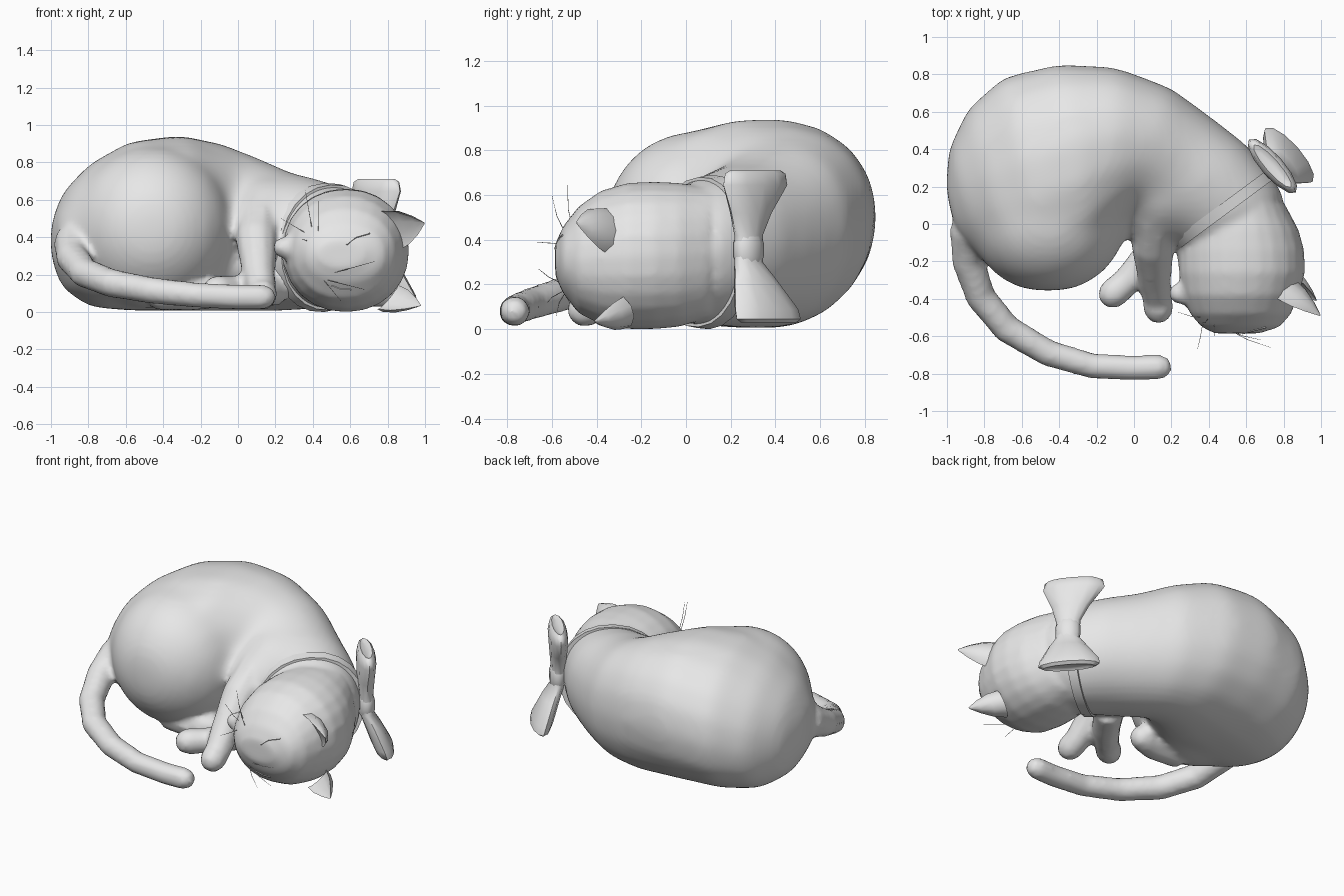
import bpy, bmesh, math
from mathutils import Vector as V
from mathutils.bvhtree import BVHTree

if "Cube" in bpy.data.objects:
    bpy.data.objects.remove(bpy.data.objects["Cube"])

grey = bpy.data.materials.new("plain_grey")
grey.diffuse_color = (0.8, 0.8, 0.8, 1)
grey.use_nodes = True
grey.node_tree.nodes["Principled BSDF"].inputs["Base Color"].default_value = grey.diffuse_color
TAU = 2 * math.pi


def loft(name, rings, closed=False, angle=50):
    """Skin a list of equal-length point rings, with capped ends."""
    bm = bmesh.new()
    rows = [[bm.verts.new(p) for p in r] for r in rings]
    n = len(rows[0])
    pairs = list(zip(rows, rows[1:]))
    if closed:
        pairs.append((rows[-1], rows[0]))
    for a, b in pairs:
        for i in range(n):
            bm.faces.new((a[i], a[(i + 1) % n], b[(i + 1) % n], b[i]))
    if not closed:
        bm.faces.new(rows[0])
        bm.faces.new(rows[-1])
    bmesh.ops.recalc_face_normals(bm, faces=bm.faces)
    me = bpy.data.meshes.new(name)
    bm.to_mesh(me)
    bm.free()
    ob = bpy.data.objects.new(name, me)
    bpy.context.collection.objects.link(ob)
    me.materials.append(grey)
    bpy.ops.object.select_all(action='DESELECT')
    ob.select_set(True)
    bpy.context.view_layer.objects.active = ob
    bpy.ops.object.shade_smooth_by_angle(angle=math.radians(angle))
    return ob


def oval(c, u, w, n=16, power=1.0, tilt=0.0):
    """Ring around c with half axes u and w."""
    pts = []
    for i in range(n):
        co, si = math.cos(TAU * i / n), math.sin(TAU * i / n)
        a = math.copysign(abs(co) ** power, co)
        b = math.copysign(abs(si) ** power, si)
        p = V(c) + V(u) * a + V(w) * b + V((0, 0, tilt * co))
        p.z = max(p.z, 0.0)
        pts.append(p)
    return pts


def tube(name, path, n=10, rounded=True):
    """Tube through (x, y, z, radius) stations with a rounded tip."""
    pts = [V(p[:3]) for p in path]
    rad = [p[3] for p in path]
    if rounded:
        d = (pts[-1] - pts[-2]).normalized()
        r, end = rad[-1], pts[-1].copy()
        for k, s in ((0.6, 0.8), (0.95, 0.35)):
            pts.append(end + d * r * k)
            rad.append(r * s)
    rings = []
    for i, p in enumerate(pts):
        t = (pts[min(i + 1, len(pts) - 1)] - pts[max(i - 1, 0)]).normalized()
        ref = V((1, 0, 0)) if abs(t.z) > 0.95 else V((0, 0, 1))
        u = t.cross(ref).normalized()
        rings.append(oval(p, u * rad[i], u.cross(t) * rad[i], n))
    return loft(name, rings)


def fuse(name, parts, voxel, steps):
    """Merge overlapping parts into one smooth skin."""
    bpy.ops.object.select_all(action='DESELECT')
    for p in parts:
        p.select_set(True)
    ob = parts[0]
    bpy.context.view_layer.objects.active = ob
    bpy.ops.object.join()
    ob.name = name
    m = ob.modifiers.new("skin", 'REMESH')
    m.mode, m.voxel_size, m.use_smooth_shade = 'VOXEL', voxel, True
    s = ob.modifiers.new("soften", 'SMOOTH')
    s.factor, s.iterations = 0.5, steps
    for mod in ("skin", "soften"):
        bpy.ops.object.modifier_apply(modifier=mod)
    return ob


# Curled torso: outer xy, inner xy, bottom z, top z, lean, from rump to neck
stations = [
    (-1.01, 0.20, -0.95, -0.06, 0.27, 0.50, 0.00),
    (-0.99, 0.41, -0.82, -0.18, 0.11, 0.67, -0.02),
    (-0.89, 0.62, -0.64, -0.29, 0.02, 0.81, -0.03),
    (-0.70, 0.79, -0.42, -0.31, 0.00, 0.92, -0.01),
    (-0.40, 0.86, -0.20, -0.22, 0.00, 0.95, 0.03),
    (-0.09, 0.84, -0.06, -0.03, 0.00, 0.90, 0.04),
    (0.20, 0.73, 0.00, 0.04, 0.00, 0.825, 0.03),
    (0.42, 0.57, 0.05, -0.02, 0.00, 0.755, 0.02),
    (0.60, 0.43, 0.13, -0.08, 0.01, 0.72, 0.02),
    (0.73, 0.28, 0.23, -0.12, 0.01, 0.68, 0.02),
    (0.82, 0.12, 0.31, -0.18, 0.03, 0.645, 0.02),
]
rings = []
for ox, oy, ix, iy, z0, z1, lean in stations:
    o, i = V((ox, oy, 0)), V((ix, iy, 0))
    c = (o + i) / 2 + V((0, 0, (z0 + z1) / 2))
    rings.append(oval(c, (o - i) / 2, (0, 0, (z1 - z0) / 2), 18, 0.94, lean))
torso = loft("torso", rings)

# Round thigh and the shoulder, blended into the torso
rings = []
for k in range(1, 12):
    a = math.pi * k / 12
    s = math.sin(a)
    rings.append(oval((-0.46, 0.03 - 0.40 * math.cos(a), 0.45),
                      (0.43 * s, 0, 0), (0, 0, 0.44 * s), 18))
thigh = loft("thigh", rings)
shoulder = tube("shoulder", [(0.22, 0.36, 0.60, 0.17), (0.14, 0.14, 0.555, 0.165), (0.11, 0.0, 0.46, 0.14)])
trunk = fuse("trunk", [torso, thigh, shoulder], 0.03, 26)

# Legs, paws and tail
upper_leg = tube("front_leg_upper", [
    (0.15, 0.20, 0.54, 0.13), (0.115, 0.04, 0.50, 0.13), (0.10, -0.12, 0.385, 0.115),
    (0.11, -0.30, 0.21, 0.09), (0.125, -0.40, 0.115, 0.08), (0.13, -0.45, 0.09, 0.083)])
lower_leg = tube("front_leg_lower", [
    (0.20, 0.0, 0.13, 0.10), (0.08, -0.17, 0.12, 0.088), (-0.04, -0.31, 0.115, 0.078),
    (-0.11, -0.37, 0.115, 0.083)])
foot = tube("hind_foot", [(-0.45, -0.10, 0.10, 0.09), (-0.25, -0.11, 0.10, 0.095), (-0.15, -0.09, 0.10, 0.085)])
tail = tube("tail", [
    (-0.80, 0.10, 0.40, 0.14), (-0.875, -0.06, 0.36, 0.115), (-0.885, -0.20, 0.29, 0.09),
    (-0.82, -0.39, 0.21, 0.082), (-0.68, -0.56, 0.155, 0.078), (-0.46, -0.69, 0.115, 0.073),
    (-0.22, -0.76, 0.09, 0.069), (0.0, -0.77, 0.08, 0.068), (0.135, -0.765, 0.08, 0.068)])

# Head resting on its side: y, x range, z range
head_rows = [
    (0.10, 0.34, 0.81, 0.05, 0.635), (-0.03, 0.26, 0.88, 0.01, 0.655), (-0.14, 0.24, 0.91, 0.0, 0.66),
    (-0.26, 0.24, 0.915, 0.0, 0.655), (-0.38, 0.26, 0.88, 0.02, 0.62), (-0.48, 0.30, 0.84, 0.07, 0.55),
    (-0.55, 0.36, 0.78, 0.16, 0.46), (-0.585, 0.43, 0.67, 0.24, 0.38)]
rings = [oval(((a + b) / 2, y, (c + d) / 2), ((b - a) / 2, 0, 0), (0, 0, (d - c) / 2), 24, 0.95)
         for y, a, b, c, d in head_rows]
head = loft("head", rings)
tree = BVHTree.FromPolygons([v.co for v in head.data.vertices], [p.vertices for p in head.data.polygons])

# Small muzzle on the side of the face
muzzle = tube("muzzle", [(0.42, -0.35, 0.335, 0.12), (0.32, -0.365, 0.34, 0.085), (0.245, -0.37, 0.345, 0.06)])
fuse("cat_body", [trunk, upper_leg, lower_leg, foot, tail, head, muzzle], 0.02, 4)


# Cupped ears, hollow on the front
def ear(name, base, tip, side):
    base, tip, side = V(base), V(tip), V(side)
    axis = tip - base
    back = axis.cross(side).normalized()
    if back.y < 0:
        back = -back
    rings = []
    for t, w in ((0, 1.0), (0.35, 0.85), (0.7, 0.48), (0.93, 0.15), (1, 0.04)):
        ring = []
        for k in range(10):
            co, si = math.cos(TAU * k / 10), math.sin(TAU * k / 10)
            depth = 0.085 * si if si > 0 else -0.02 * si
            ring.append(base + axis * t + side * co * w + back * depth * w)
        rings.append(ring)
    loft(name, rings)


ear("ear_upper", (0.81, -0.37, 0.435), (0.995, -0.49, 0.475), (-0.045, -0.03, 0.105))
ear("ear_lower", (0.80, -0.30, 0.08), (0.975, -0.41, 0.035), (0.055, 0.02, 0.065))

# Closed eyes, laid on the face
for name, pts in (("eye_upper", [(0.58, 0.36), (0.63, 0.40), (0.70, 0.42)]),
                  ("eye_lower", [(0.50, 0.14), (0.55, 0.12), (0.60, 0.12)])):
    path = []
    for x, z in pts:
        hit = tree.ray_cast(V((x, -2, z)), V((0, 1, 0)))[0]
        path.append((x, hit.y, z, 0.005))
    tube(name, path, 5)

# Whiskers
whiskers = [
    ((0.40, -0.50, 0.42), (0.36, -0.53, 0.65)), ((0.43, -0.53, 0.41), (0.43, -0.60, 0.60)),
    ((0.37, -0.52, 0.38), (0.34, -0.67, 0.39)), ((0.40, -0.50, 0.40), (0.23, -0.47, 0.50)),
    ((0.48, -0.55, 0.20), (0.73, -0.66, 0.27)), ((0.48, -0.55, 0.17), (0.68, -0.62, 0.12)),
    ((0.45, -0.53, 0.18), (0.55, -0.58, 0.06))]
for k, (a, b) in enumerate(whiskers):
    mid = (V(a) + V(b)) / 2 + V((0, -0.012, 0))
    tube(f"whisker_{k + 1}", [(*a, 0.002), (*mid, 0.002), (*b, 0.001)], 3, False)

# Collar band around the neck
along = V((0.50, 0.37, 0)).normalized()
across = V((along.y, -along.x, 0))
centre = V((0.48, 0.08, 0.345))
rings = [oval(centre + across * s, along * a, (0, 0, h), 24, 0.94, 0.02) for s, a, h in
         ((-0.03, 0.342, 0.345), (0.03, 0.333, 0.335), (0.03, 0.29, 0.30), (-0.03, 0.29, 0.30))]
loft("collar", rings, closed=True)

# Bow: pinched hourglass with dished ends; x, y, z, half width, half thickness
side = V((0.66, -0.75, 0)).normalized()
out = V((0.75, 0.66, 0)).normalized()
bow = [
    (0.74, 0.31, 0.70, 0.11, 0.02), (0.74, 0.31, 0.71, 0.15, 0.035), (0.74, 0.31, 0.695, 0.18, 0.05),
    (0.74, 0.31, 0.645, 0.19, 0.06), (0.75, 0.29, 0.52, 0.115, 0.055), (0.76, 0.28, 0.42, 0.075, 0.045),
    (0.765, 0.28, 0.30, 0.075, 0.045), (0.79, 0.31, 0.22, 0.12, 0.055), (0.82, 0.36, 0.09, 0.185, 0.065),
    (0.83, 0.37, 0.045, 0.19, 0.06), (0.83, 0.37, 0.03, 0.165, 0.04), (0.825, 0.365, 0.04, 0.13, 0.02)]
loft("bow", [oval((x, y, z), side * w, out * t, 12) for x, y, z, w, t in bow])
loft("bow_knot", [oval((0.762, 0.28, 0.355 + dz), side * 0.078 * s, out * 0.053 * s, 10)
                  for dz, s in ((-0.06, 0.85), (-0.03, 1), (0.03, 1), (0.06, 0.85))])
